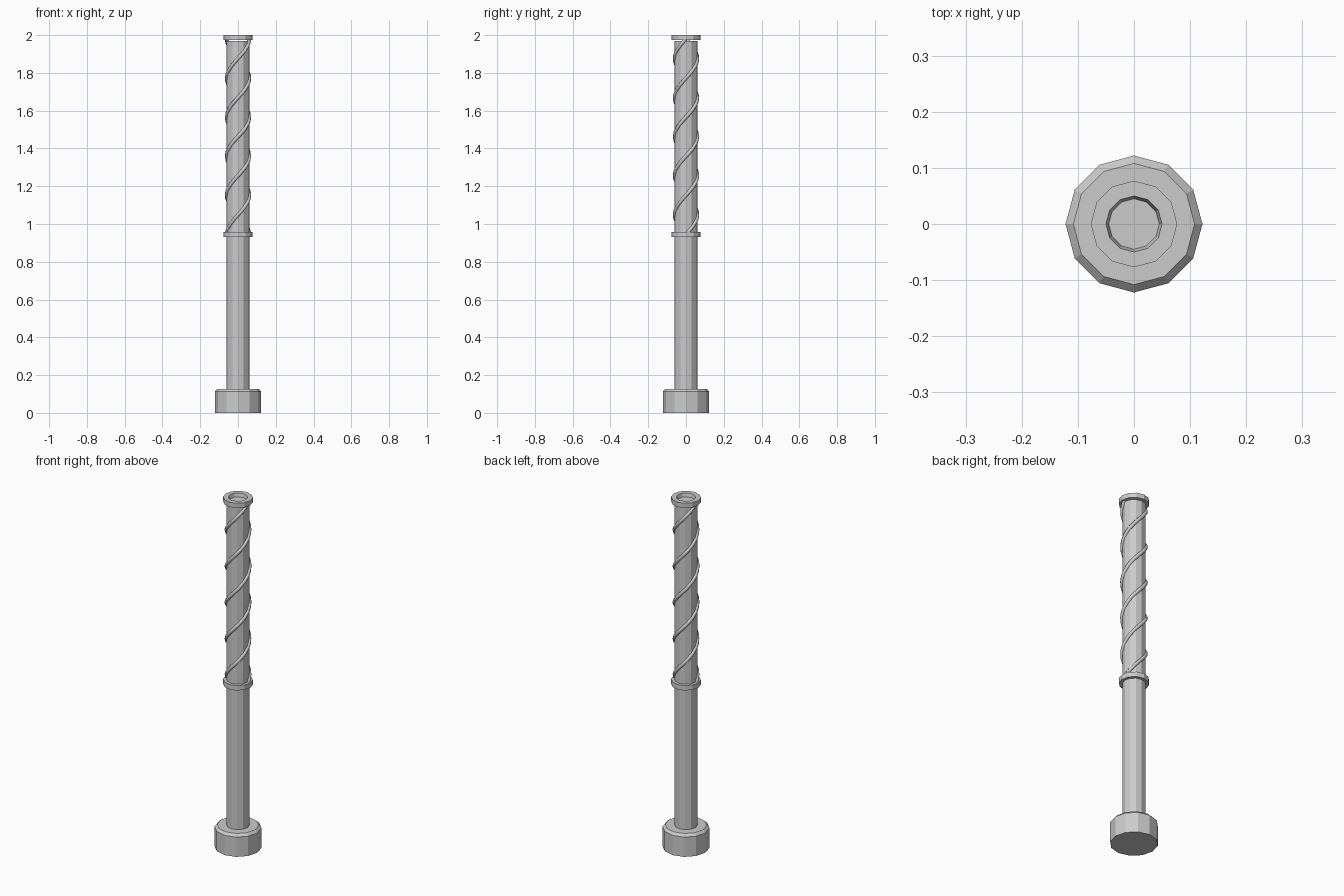
import bpy, bmesh
from math import sin, cos, pi

if "Cube" in bpy.data.objects:
    bpy.data.objects.remove(bpy.data.objects["Cube"])

def lathe(name, profile, sides=12):
    """Spin a closed (radius, z) profile about z, flat faced; radius 0 becomes a pole."""
    bm = bmesh.new()
    rings = []
    for r, z in profile:
        n = sides if r > 0 else 1
        rings.append([bm.verts.new((r * cos(2 * pi * i / sides), r * sin(2 * pi * i / sides), z))
                      for i in range(n)])
    for a, b in zip(rings, rings[1:]):
        for i in range(sides):
            j = (i + 1) % sides
            if len(a) == 1:
                bm.faces.new((a[0], b[j], b[i]))
            elif len(b) == 1:
                bm.faces.new((a[i], a[j], b[0]))
            else:
                bm.faces.new((a[i], a[j], b[j], b[i]))
    bmesh.ops.recalc_face_normals(bm, faces=bm.faces)
    me = bpy.data.meshes.new(name)
    bm.to_mesh(me)
    bm.free()
    ob = bpy.data.objects.new(name, me)
    bpy.context.collection.objects.link(ob)
    return ob

def spiral(name, start, z0=0.945, z1=1.98, turns=2.5, radius=0.06, thick=0.01):
    """Thin bevelled curve winding up the grip."""
    cu = bpy.data.curves.new(name, 'CURVE')
    cu.dimensions = '3D'
    cu.bevel_depth = thick
    cu.bevel_resolution = 1
    cu.use_fill_caps = True
    steps = int(turns * 20)
    sp = cu.splines.new('POLY')
    sp.points.add(steps)
    for i, p in enumerate(sp.points):
        t = i / steps
        a = start + 2 * pi * turns * t
        p.co = (radius * cos(a), radius * sin(a), z0 + (z1 - z0) * t, 1)
    ob = bpy.data.objects.new(name, cu)
    bpy.context.collection.objects.link(ob)

# weighted base with chamfered upper rim
lathe("base", [(0, 0), (0.122, 0), (0.122, 0.113), (0.108, 0.127), (0, 0.127)])

# long shaft
lathe("shaft", [(0, 0.12), (0.06, 0.12), (0.06, 1.97), (0, 1.97)])

# collar halfway up, and top collar with a shallow tapered recess
lathe("middle_collar", [(0, 0.93), (0.077, 0.93), (0.077, 0.958), (0, 0.958)])
lathe("top_collar", [(0, 1.973), (0.077, 1.973), (0.077, 2.0), (0.05, 2.0),
                     (0.045, 1.98), (0, 1.98)])

# twin raised spirals on the upper half
for k in range(2):
    spiral(f"spiral_{k + 1}", k * pi)
